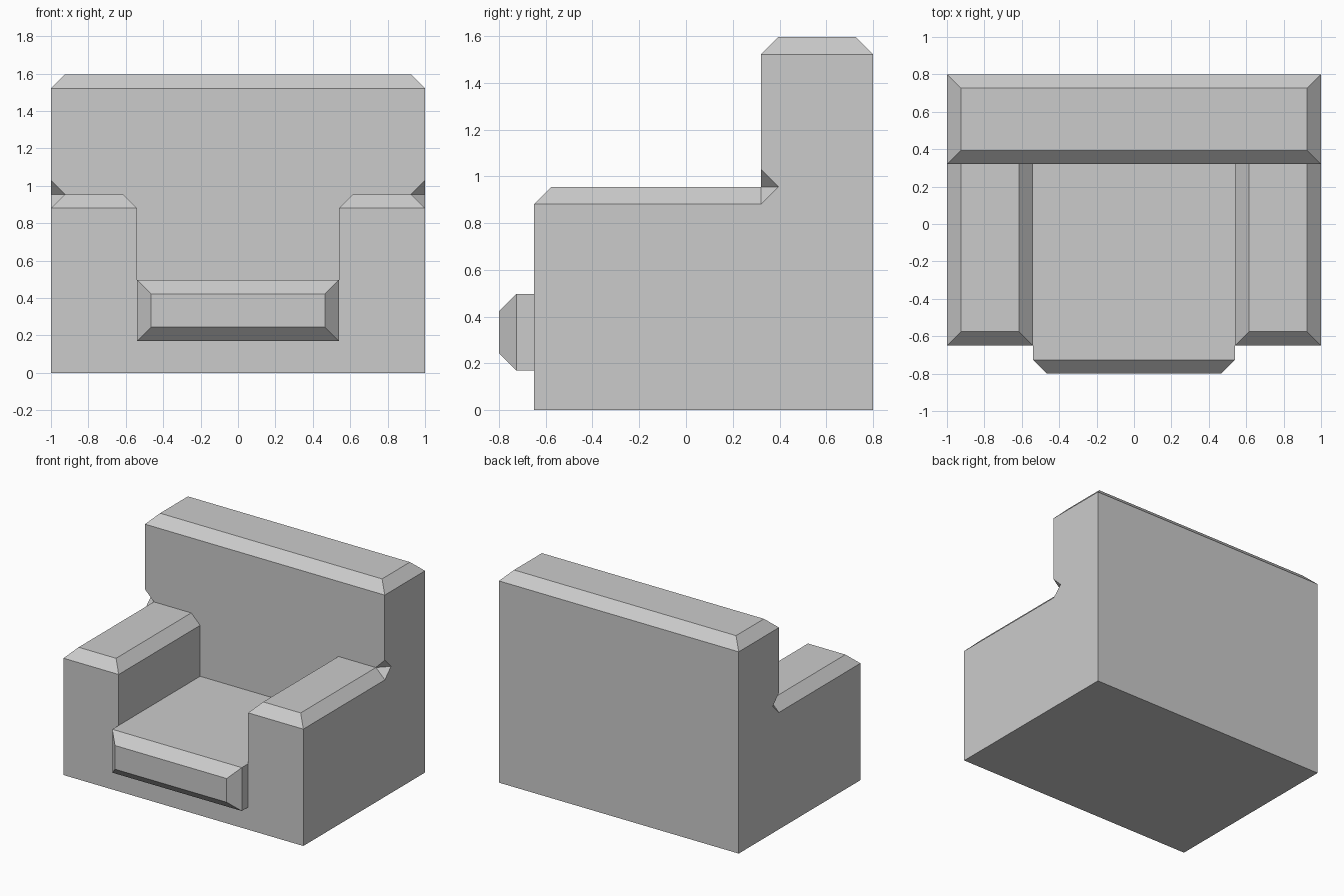
import bpy, bmesh
from mathutils import Matrix

if "Cube" in bpy.data.objects:
    bpy.data.objects.remove(bpy.data.objects["Cube"])

CH = 0.074  # chamfer width


def prism(name, profile, y0, y1, chamfered):
    """Extrude an (x, z) profile along y, then chamfer the edges picked by the test."""
    bm = bmesh.new()
    face = bm.faces.new([bm.verts.new((x, y0, z)) for x, z in profile])
    ext = bmesh.ops.extrude_face_region(bm, geom=[face])
    moved = [g for g in ext["geom"] if isinstance(g, bmesh.types.BMVert)]
    bmesh.ops.translate(bm, vec=(0, y1 - y0, 0), verts=moved)
    bmesh.ops.recalc_face_normals(bm, faces=bm.faces[:])
    edges = [e for e in bm.edges if all(chamfered(v.co) for v in e.verts)
             and not all(abs(v.co.y - y1) < 1e-4 and name == "arms_and_base" for v in e.verts)]
    bmesh.ops.bevel(bm, geom=edges, offset=CH, segments=1, affect='EDGES')
    return finish(name, bm)


def finish(name, bm):
    mesh = bpy.data.meshes.new(name)
    bm.to_mesh(mesh)
    bm.free()
    ob = bpy.data.objects.new(name, mesh)
    bpy.context.collection.objects.link(ob)
    return ob


def rect(x, z0, z1):
    return [(-x, z0), (x, z0), (x, z1), (-x, z1)]


def boolean(ob, other, op):
    mod = ob.modifiers.new(op.lower(), 'BOOLEAN')
    mod.operation, mod.object, mod.solver = op, other, 'EXACT'
    bpy.context.view_layer.objects.active = ob
    bpy.ops.object.modifier_apply(modifier=mod.name)
    bpy.data.objects.remove(other)


# U-shaped base with both arms, running into the backrest
u_shape = [(-1, 0), (1, 0), (1, 0.955), (0.54, 0.955), (0.54, 0.17),
           (-0.54, 0.17), (-0.54, 0.955), (-1, 0.955)]
arms = prism("arms_and_base", u_shape, -0.65, 0.6, lambda c: c.z > 0.95)

# Backrest, chamfered around its top
frame = prism("chair_frame", rect(1, 0, 1.595), 0.32, 0.8, lambda c: c.z > 1.5)

# Small notches where the arms meet the backrest
bm = bmesh.new()
for sx in (-1, 1):
    bmesh.ops.create_uvsphere(bm, u_segments=4, v_segments=2, radius=CH + 0.001,
                              matrix=Matrix.Translation((sx, 0.32, 0.955)))
notches = finish("notch_cutter", bm)
notches.hide_render = True
boolean(frame, notches, 'DIFFERENCE')
boolean(frame, arms, 'UNION')

# Seat cushion, chamfered around its front
prism("seat_cushion", rect(0.54, 0.17, 0.497), -0.8, 0.32, lambda c: c.y < -0.79)
